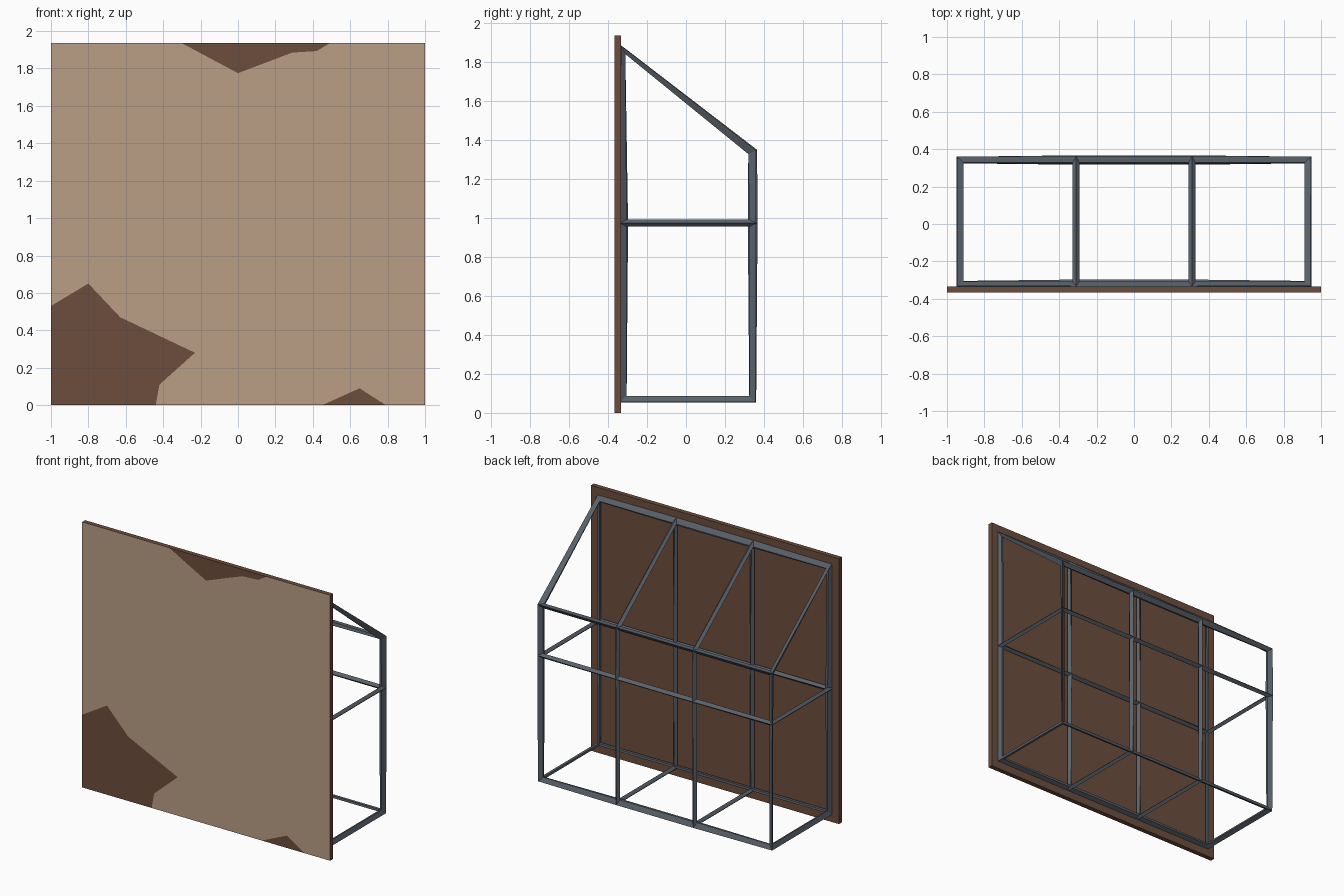
import bpy, bmesh

if "Cube" in bpy.data.objects:
    bpy.data.objects.remove(bpy.data.objects["Cube"])

H = 1.935               # wall height
YF, YB = -0.367, -0.333  # wall front and back planes


def material(name, rgb):
    m = bpy.data.materials.new(name)
    m.diffuse_color = (*rgb, 1)
    m.use_nodes = True
    m.node_tree.nodes["Principled BSDF"].inputs["Base Color"].default_value = m.diffuse_color
    return m


def make(name, bm, mat):
    me = bpy.data.meshes.new(name)
    bm.to_mesh(me)
    bm.free()
    ob = bpy.data.objects.new(name, me)
    bpy.context.collection.objects.link(ob)
    me.materials.append(mat)
    return ob


def front_face(bm, pts):
    """Counter-clockwise x,z outline on the wall's front plane."""
    bm.faces.new([bm.verts.new((x, YF, z)) for x, z in pts])


brown = material("bare_wall", (0.15, 0.075, 0.045))
tan = material("plaster", (0.49, 0.345, 0.24))
steel = material("steel", (0.10, 0.12, 0.145))

# Outlines of the broken plaster areas
corner = [(-0.44, 0), (-0.42, 0.11), (-0.23, 0.28), (-0.63, 0.47), (-0.8, 0.65), (-1, 0.53)]
bottom = [(0.45, 0), (0.65, 0.09), (0.79, 0)]
top = [(0.49, H), (0.42, 1.893), (0.29, 1.885), (0, 1.775), (-0.3, H)]

# Wall slab: open-fronted box plus the exposed patches
bm = bmesh.new()
a = [bm.verts.new((x, YF, z)) for x, z in ((-1, 0), (1, 0), (1, H), (-1, H))]
b = [bm.verts.new((v.co.x, YB, v.co.z)) for v in a]
bm.faces.new(b[::-1])
for i in range(4):
    j = (i + 1) % 4
    bm.faces.new((a[j], a[i], b[i], b[j]))
front_face(bm, [(-1, 0)] + corner)
front_face(bm, bottom[::-1])
front_face(bm, top[::-1])
make("wall", bm, brown)

# Plaster skin filling the rest of the front
bm = bmesh.new()
front_face(bm, bottom + [(1, 0), (1, H)] + top + [(-1, H)] + corner[::-1])
make("plaster_skin", bm, tan)

# Lean-to frame: three-bay shell turned into bars
profile = [(-0.322, 0.07), (-0.322, 0.973), (-0.322, 1.862),
           (0.342, 1.338), (0.342, 0.973), (0.342, 0.07)]
bm = bmesh.new()
rings = [[bm.verts.new((x, y, z)) for y, z in profile]
         for x in (-0.93, -0.31, 0.31, 0.93)]
for r, s in zip(rings, rings[1:]):
    for i in range(6):
        j = (i + 1) % 6
        bm.faces.new((r[i], r[j], s[j], s[i]))
for r in (rings[0], rings[-1]):
    bm.faces.new((r[0], r[1], r[4], r[5]))
    bm.faces.new((r[1], r[2], r[3], r[4]))
bmesh.ops.recalc_face_normals(bm, faces=bm.faces)
frame = make("lean_to_frame", bm, steel)
wire = frame.modifiers.new("bars", 'WIREFRAME')
wire.thickness = 0.05
wire.use_even_offset = False
